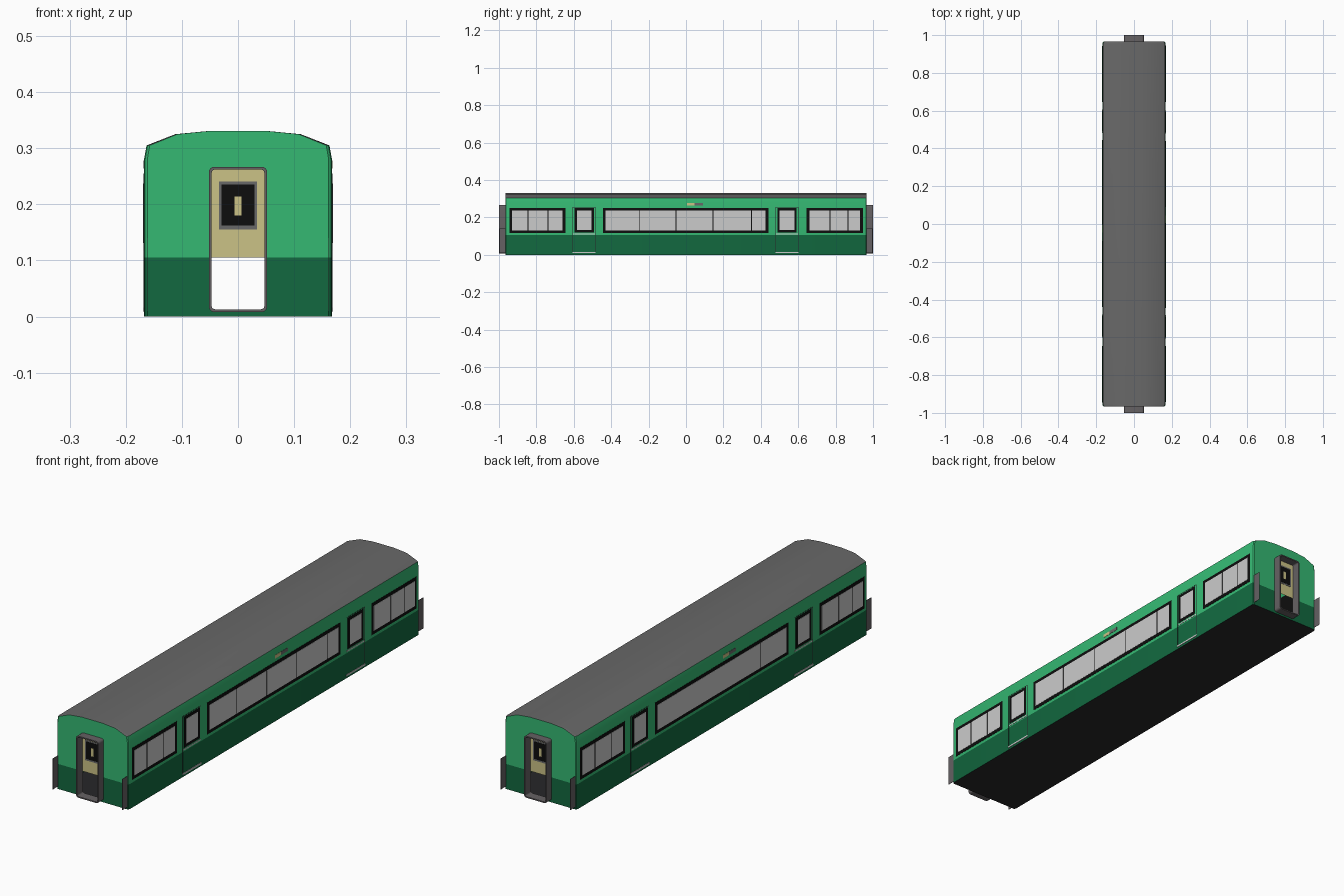
import bpy, bmesh, math
from mathutils import Vector

if "Cube" in bpy.data.objects:
    bpy.data.objects.remove(bpy.data.objects["Cube"])


def material(name, r, g, b):
    m = bpy.data.materials.new(name)
    m.diffuse_color = (r, g, b, 1)
    m.use_nodes = True
    m.node_tree.nodes["Principled BSDF"].inputs["Base Color"].default_value = m.diffuse_color
    return m


LIGHT = material("light_green", 0.035, 0.48, 0.17)
DARK = material("dark_green", 0.006, 0.14, 0.05)
ROOF = material("roof_grey", 0.14, 0.14, 0.14)
UNDER = material("underside_black", 0.02, 0.02, 0.022)
BLACK = material("frame_black", 0.004, 0.004, 0.004)
GLASS = material("window_grey", 0.6, 0.6, 0.6)
BEIGE = material("door_beige", 0.6, 0.54, 0.24)
GANGWAY = material("gangway_grey", 0.13, 0.12, 0.125)

HW, END, TOP = 0.1675, 0.965, 0.331   # half width, half length, height
WAIST = 0.105                         # height of the colour split


def finish(name, bm, mats, smooth=False):
    me = bpy.data.meshes.new(name)
    bm.to_mesh(me)
    bm.free()
    for m in mats:
        me.materials.append(m)
    ob = bpy.data.objects.new(name, me)
    bpy.context.collection.objects.link(ob)
    if smooth:
        bpy.ops.object.select_all(action='DESELECT')
        ob.select_set(True)
        bpy.context.view_layer.objects.active = ob
        bpy.ops.object.shade_smooth_by_angle(angle=math.radians(30))
    return ob


def box(bm, lo, hi, mat=0):
    """Axis-aligned box between two corners."""
    lo, hi = [min(a, b) for a, b in zip(lo, hi)], [max(a, b) for a, b in zip(lo, hi)]
    verts = bmesh.ops.create_cube(bm, size=1)["verts"]
    for v in verts:
        v.co = Vector([(a + b) / 2 + c * (b - a) for a, b, c in zip(lo, hi, v.co)])
    for f in {f for v in verts for f in v.link_faces}:
        f.material_index = mat


# Body shell: roof profile lofted along y, with eased end corners
half = [(HW, 0), (HW, 0.28), (0.163, 0.305), (0.112, 0.325), (0.05, TOP)]
profile = half + [(-x, z) for x, z in reversed(half)]
bm = bmesh.new()
rings = []
for y, s in ((-END, 0.965), (-END + 0.003, 0.988), (-END + 0.01, 1),
             (END - 0.01, 1), (END - 0.003, 0.988), (END, 0.965)):
    rings.append([bm.verts.new((x * s, y, z)) for x, z in profile])
n = len(profile)
for a, b in zip(rings, rings[1:]):
    for i in range(n):
        bm.faces.new((a[i], a[(i + 1) % n], b[(i + 1) % n], b[i]))
bm.faces.new(rings[0])
bm.faces.new(rings[-1])
bmesh.ops.recalc_face_normals(bm, faces=bm.faces)

# Cut the waist line everywhere and the doorway outline in the end walls
DOOR_X, DOOR_LOW, DOOR_HIGH = 0.047, 0.012, 0.262


def is_end(f):
    return abs(f.normal.y) > 0.99


def cut(co, no, ends_only):
    faces = [f for f in bm.faces if is_end(f) or not ends_only]
    geom = faces + list({e for f in faces for e in f.edges}) + list({v for f in faces for v in f.verts})
    bmesh.ops.bisect_plane(bm, geom=geom, plane_co=co, plane_no=no, dist=1e-6)
    bm.normal_update()


cut((0, 0, WAIST), (0, 0, 1), False)
for x in (-DOOR_X, DOOR_X):
    cut((x, 0, 0), (1, 0, 0), True)
for z in (DOOR_LOW, DOOR_HIGH):
    cut((0, 0, z), (0, 0, 1), True)

# Colour by direction and height; the lower doorway is open
opening = []
for f in bm.faces:
    c = f.calc_center_median()
    if f.normal.z > 0.3:
        f.material_index = 2
    elif f.normal.z < -0.5:
        f.material_index = 3
    elif is_end(f) and abs(c.x) < DOOR_X and DOOR_LOW < c.z < DOOR_HIGH:
        f.material_index = 4
        if c.z < WAIST:
            opening.append(f)
    else:
        f.material_index = 1 if c.z < WAIST else 0
bmesh.ops.delete(bm, geom=opening, context='FACES')
finish("carriage_body", bm, [LIGHT, DARK, ROOF, UNDER, BEIGE], smooth=True)


# Side details: the second side is the first turned half round
def side_plate(bm, s, y0, y1, z0, z1, out, mat=0):
    box(bm, (s * (HW - 0.002), s * y0, z0), (s * (HW + out), s * y1, z1), mat)


def side_window(name, s, y0, y1, z0, z1, mullions=(), rim=0.014, bar=0.005):
    bm = bmesh.new()
    side_plate(bm, s, y0, y1, z0, z1, 0.001)
    edges = [y0 + rim - bar / 2] + list(mullions) + [y1 - rim + bar / 2]
    for a, b in zip(edges, edges[1:]):
        side_plate(bm, s, a + bar / 2, b - bar / 2, z0 + rim, z1 - rim, 0.0018, 1)
    finish(name, bm, [BLACK, GLASS])


for s, side in ((1, "right"), (-1, "left")):
    side_window(side + "_window_a", s, -0.943, -0.645, 0.117, 0.25, (-0.845, -0.738))
    bars = (-0.25, -0.053, 0.145, 0.35) if s > 0 else (0.25,)
    side_window(side + "_window_long", s, -0.445, 0.44, 0.117, 0.25, bars)
    side_window(side + "_window_b", s, 0.645, 0.945, 0.117, 0.25, (0.77, 0.865))
    for i, yc in enumerate((-0.545, 0.54)):
        side_window(f"{side}_door_window_{i}", s, yc - 0.052, yc + 0.052, 0.12, 0.25, rim=0.013)
        # door gaps, light sill and light strip under the window
        bm = bmesh.new()
        for e in (-0.06, 0.06):
            side_plate(bm, s, yc + e - 0.001, yc + e + 0.001, 0.016, 0.255, 0.0005, 0)
        side_plate(bm, s, yc - 0.06, yc + 0.06, 0.253, 0.255, 0.0005, 0)
        side_plate(bm, s, yc - 0.058, yc + 0.058, 0.11, 0.115, 0.001, 1)
        side_plate(bm, s, yc - 0.062, yc + 0.062, 0.009, 0.016, 0.002, 1)
        finish(f"{side}_door_trim_{i}", bm, [UNDER, GLASS])
    # plain plate above the long window
    bm = bmesh.new()
    side_plate(bm, s, 0.005, 0.045, 0.264, 0.278, 0.001, 0)
    side_plate(bm, s, 0.045, 0.09, 0.264, 0.278, 0.001, 1)
    finish(side + "_side_plate", bm, [BEIGE, ROOF])


# End details
def rounded_rect(hx, z0, z1, r, steps=4):
    pts = []
    for cx, cz, a0 in ((hx - r, z1 - r, 0), (-hx + r, z1 - r, 90),
                       (-hx + r, z0 + r, 180), (hx - r, z0 + r, 270)):
        for k in range(steps + 1):
            a = math.radians(a0 + 90 * k / steps)
            pts.append((cx + r * math.cos(a), cz + r * math.sin(a)))
    return pts


for s, end in ((-1, "front"), (1, "back")):
    # gangway: rounded rectangular tube around the doorway
    bm = bmesh.new()
    outer = rounded_rect(0.052, 0.008, 0.267, 0.01)
    inner = rounded_rect(0.047, 0.013, 0.262, 0.006)
    loops = [[bm.verts.new((x, s * y, z)) for x, z in pts]
             for pts, y in ((outer, END - 0.004), (outer, 1.0), (inner, 1.0), (inner, END - 0.004))]
    m = len(outer)
    for a, b in zip(loops, loops[1:] + loops[:1]):
        for i in range(m):
            bm.faces.new((a[i], a[(i + 1) % m], b[(i + 1) % m], b[i]))
    bmesh.ops.recalc_face_normals(bm, faces=bm.faces)
    finish(end + "_gangway", bm, [GANGWAY], smooth=True)

    # end door window
    bm = bmesh.new()
    for hx, z0, z1, out, mat in ((0.034, 0.155, 0.241, 0.001, 0),
                                 (0.029, 0.162, 0.235, 0.002, 1),
                                 (0.006, 0.18, 0.214, 0.003, 2)):
        box(bm, (-hx, s * (END - 0.002), z0), (hx, s * (END + out), z1), mat)
    finish(end + "_door_window", bm, [ROOF, BLACK, BEIGE])

    # thin corner flaps
    bm = bmesh.new()
    for x in (-0.1615, 0.1615):
        box(bm, (x - 0.0005, s * (END - 0.003), 0.01), (x + 0.0005, s * 0.998, 0.14))
    finish(end + "_corner_flaps", bm, [GANGWAY])
